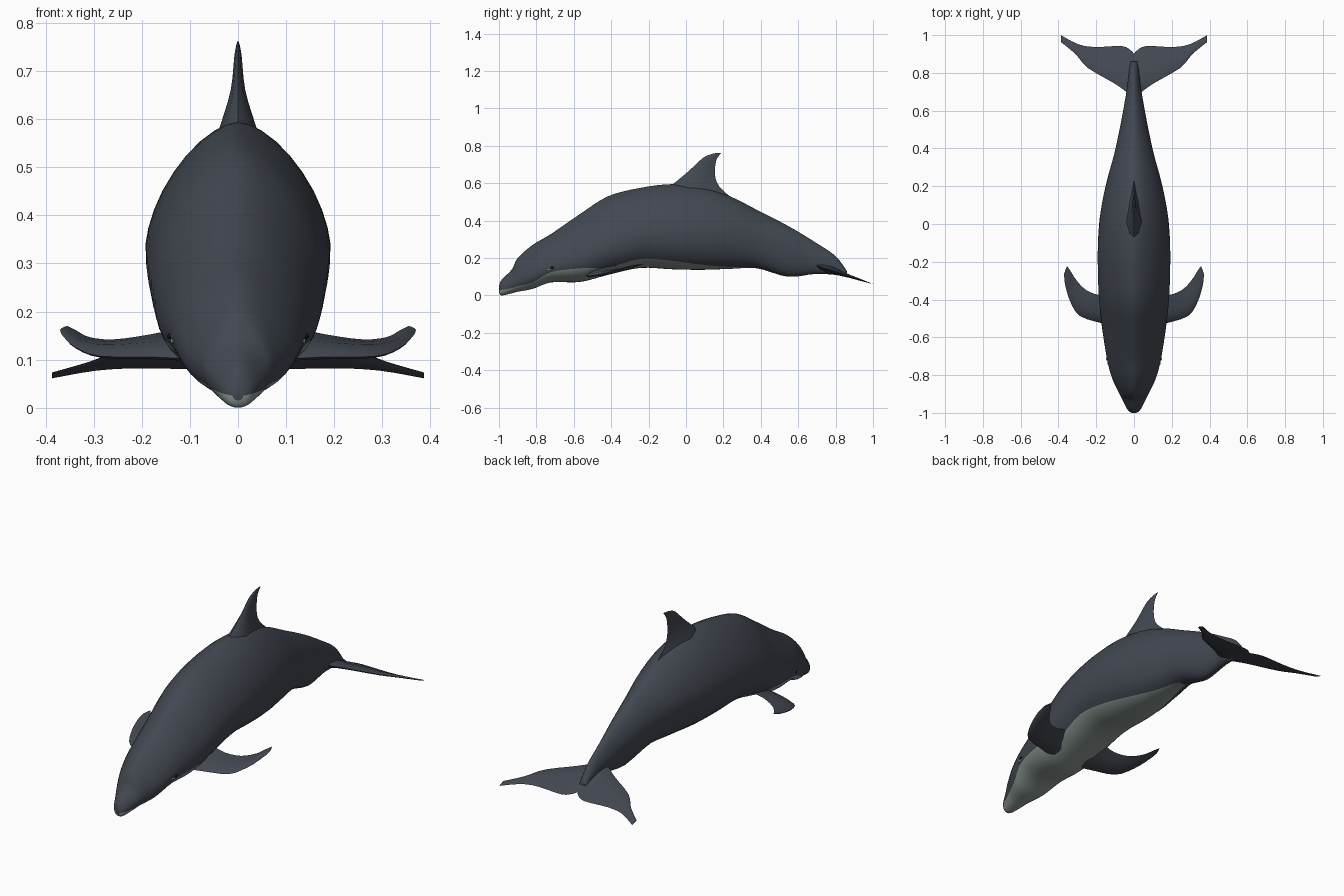
import bpy, bmesh, math
from mathutils import Vector

cube = bpy.data.objects.get("Cube")
if cube:
    bpy.data.objects.remove(cube, do_unlink=True)


def material(name, colour):
    mat = bpy.data.materials.new(name)
    mat.use_nodes = True
    mat.diffuse_color = (*colour, 1)
    mat.node_tree.nodes["Principled BSDF"].inputs["Base Color"].default_value = (*colour, 1)
    return mat


slate = material("slate grey skin", (0.055, 0.064, 0.082))
pale = material("pale belly", (0.25, 0.30, 0.275))
black = material("black eye", (0.006, 0.006, 0.008))


def spline(rows, steps):
    """Smooth curve through rows of numbers (Catmull-Rom)."""
    rows = [Vector(r) for r in rows]
    result = []
    for i in range(len(rows) - 1):
        a, b = rows[max(i - 1, 0)], rows[i]
        c, d = rows[i + 1], rows[min(i + 2, len(rows) - 1)]
        for s in range(steps):
            t = s / steps
            result.append(0.5 * (2 * b + (c - a) * t + (2 * a - 5 * b + 4 * c - d) * t * t
                                 + (3 * b - a - 3 * c + d) * t ** 3))
    return result + [rows[-1]]


def loft(name, rings, mats, paint=None):
    """Skin closed rings of equal length, capping both ends."""
    bm = bmesh.new()
    loops = [[bm.verts.new(p) for p in ring] for ring in rings]
    count = len(loops[0])
    for i in range(len(loops) - 1):
        for j in range(count):
            k = (j + 1) % count
            face = bm.faces.new((loops[i][j], loops[i][k], loops[i + 1][k], loops[i + 1][j]))
            if paint:
                face.material_index = paint(i, j)
    bm.faces.new(loops[0])
    bm.faces.new(loops[-1])
    bmesh.ops.recalc_face_normals(bm, faces=bm.faces)
    mesh = bpy.data.meshes.new(name)
    bm.to_mesh(mesh)
    bm.free()
    for mat in mats:
        mesh.materials.append(mat)
    obj = bpy.data.objects.new(name, mesh)
    bpy.context.collection.objects.link(obj)
    smooth(obj)
    return obj


def smooth(obj):
    bpy.ops.object.select_all(action="DESELECT")
    obj.select_set(True)
    bpy.context.view_layer.objects.active = obj
    bpy.ops.object.shade_smooth_by_angle(angle=math.radians(50))


# Body stations: y, top, bottom, half width, widest height, belly colour line
STATIONS = [
    (-1.0, .05, .015, .012, .03, .025),
    (-.985, .085, .0, .033, .04, .03),
    (-.93, .14, .012, .062, .07, .04),
    (-.90, .20, .02, .077, .09, .05),
    (-.82, .27, .035, .115, .12, .07),
    (-.72, .33, .07, .142, .16, .125),
    (-.567, .435, .072, .167, .2, .145),
    (-.417, .53, .11, .184, .27, .15),
    (-.245, .575, .147, .192, .325, .195),
    (-.075, .595, .14, .19, .34, .185),
    (.08, .58, .137, .175, .34, .165),
    (.235, .53, .142, .142, .335, .152),
    (.38, .457, .145, .103, .31, .147),
    (.545, .372, .1, .068, .26, .1),
    (.69, .285, .115, .042, .2, .115),
    (.8, .21, .11, .027, .16, .11),
    (.86, .13, .1, .018, .115, .1),
]
LOW, HIGH = 6, 14          # ring steps below and above the colour line
UPPER, LOWER = 1.6, 2.3    # roundness of back and belly


def body_point(row, angle):
    y, top, bottom, width, mid, _ = row
    power = 2 / (LOWER if angle < math.pi / 2 else UPPER)
    c = math.cos(angle)
    x = width * max(math.sin(angle), 0) ** power
    reach = (mid - bottom) if c > 0 else (top - mid)
    return Vector((x, y, mid - math.copysign(abs(c) ** power, c) * reach))


def body_ring(row):
    _, _, bottom, _, mid, line = row
    t = min(max((mid - line) / (mid - bottom), 0.1), 1)
    edge = max(math.acos(t ** (LOWER / 2)), 0.15)
    angles = [edge * i / LOW for i in range(LOW)]
    angles += [edge + (math.pi - edge) * i / HIGH for i in range(HIGH + 1)]
    half = [body_point(row, a) for a in angles]
    return half + [Vector((-p.x, p.y, p.z)) for p in half[-2:0:-1]]


rows = spline(STATIONS, 4)
ring_size = 2 * (LOW + HIGH)


def belly_paint(i, j):
    return int((j < LOW or j >= ring_size - LOW) and rows[i].x < 0.36)


loft("body", [body_ring(r) for r in rows], [slate, pale], belly_paint)


def fin(name, sections, side=1, steps=3):
    """Loft of lens sections: leading point, trailing point, half thickness."""
    rings = []
    rows = spline([(*lead, *trail, thick) for lead, trail, thick in sections], steps)
    ends = [(Vector(r[:3]), Vector(r[3:6]), r[6]) for r in rows]
    for i, (lead, trail, thick) in enumerate(ends):
        before, after = ends[max(i - 1, 0)], ends[min(i + 1, len(ends) - 1)]
        span = after[0] + after[1] - before[0] - before[1]
        normal = span.cross(trail - lead).normalized()
        profile = [(0, 0), (.1, .6), (.35, 1), (.7, .55), (1, 0),
                   (.7, -.55), (.35, -1), (.1, -.6)]
        ring = [lead.lerp(trail, u) + normal * thick * v for u, v in profile]
        rings.append([Vector((p.x * side, p.y, p.z)) for p in ring])
    return loft(name, rings, [slate])


# Dorsal fin
fin("dorsal_fin", [
    ((0, -.16, .53), (0, .27, .5), .06),
    ((0, -.07, .595), (0, .18, .58), .036),
    ((0, .02, .67), (0, .155, .645), .015),
    ((0, .09, .735), (0, .16, .715), .008),
    ((0, .14, .757), (0, .174, .745), .004),
    ((0, .18, .763), (0, .188, .76), .001),
])

# Flippers
FLIPPER = [
    ((.08, -.54, .1), (.1, -.37, .17), .02),
    ((.17, -.525, .105), (.185, -.376, .152), .016),
    ((.286, -.487, .107), (.26, -.345, .142), .012),
    ((.338, -.41, .125), (.31, -.29, .147), .009),
    ((.365, -.32, .15), (.335, -.25, .16), .006),
    ((.37, -.265, .162), (.355, -.222, .17), .002),
]


# Tail flukes lie on a plane sloping down towards the back
def fluke_point(x, y):
    return (x, y, .16 - .33 * (y - .7))


FLUKE = [(fluke_point(*lead), fluke_point(*trail), thick) for lead, trail, thick in [
    ((0, .66), (0, .9), .024),
    ((.03, .69), (.015, .918), .02),
    ((.1, .742), (.065, .942), .014),
    ((.243, .825), (.206, .937), .009),
    ((.31, .9), (.296, .952), .006),
    ((.387, .963), (.387, 1.0), .002),
]]

for side, label in ((1, "left"), (-1, "right")):
    fin(label + "_flipper", FLIPPER, side)
    fin(label + "_fluke", FLUKE, side)
    # Eye with a small pale patch in front of it
    for part, mat, y, size in (("eye", black, -.715, .009), ("eye_patch", pale, -.735, .012)):
        row = min(rows, key=lambda r: abs(r.x - y))
        spot = body_point(row, math.pi * .47)
        bpy.ops.mesh.primitive_uv_sphere_add(segments=12, ring_count=8, radius=1,
                                             location=(side * spot.x, y, spot.z))
        eye = bpy.context.object
        eye.name = label + "_" + part
        eye.scale = (.006, size, .006)
        eye.data.materials.append(mat)
        smooth(eye)
